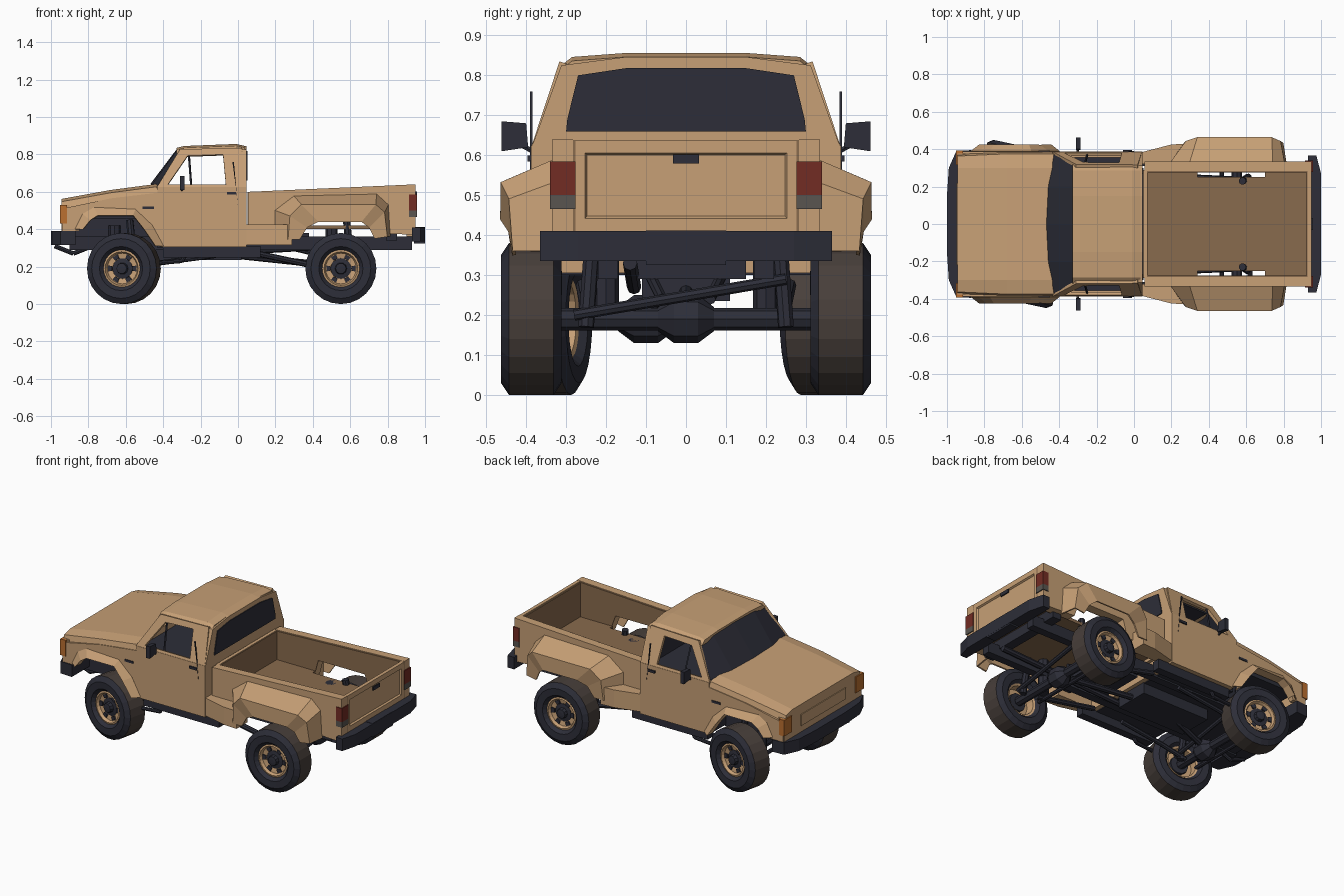
import bpy, bmesh, math
from mathutils import Vector, Matrix

if "Cube" in bpy.data.objects:
    bpy.data.objects.remove(bpy.data.objects["Cube"])


def material(name, r, g, b):
    m = bpy.data.materials.new(name)
    m.use_nodes = True
    m.diffuse_color = (r, g, b, 1)
    m.node_tree.nodes["Principled BSDF"].inputs["Base Color"].default_value = (r, g, b, 1)
    return m


TAN = material("tan paint", .57, .35, .18)
DARK = material("dark trim", .026, .027, .04)
TREAD = material("tread brown", .065, .05, .043)
BROWN = material("bed brown", .25, .145, .075)
RED = material("tail red", .17, .025, .017)
ORANGE = material("marker orange", .5, .16, .03)
GREY = material("lamp grey", .1, .09, .08)


def build(name, rows, mat, closed, cap=False, mirror=False, thick=0):
    """Bridge rows of points into a surface."""
    bm = bmesh.new()
    vs = [[bm.verts.new(p) for p in row] for row in rows]
    n = len(rows[0])
    for a, b in zip(vs, vs[1:]):
        for i in range(n if closed else n - 1):
            j = (i + 1) % n
            bm.faces.new((a[i], a[j], b[j], b[i]))
    if cap:
        bm.faces.new(vs[0])
        bm.faces.new(vs[-1])
    bmesh.ops.recalc_face_normals(bm, faces=bm.faces)
    me = bpy.data.meshes.new(name)
    bm.to_mesh(me)
    bm.free()
    me.materials.append(mat)
    ob = bpy.data.objects.new(name, me)
    bpy.context.collection.objects.link(ob)
    if thick:
        s = ob.modifiers.new("thickness", 'SOLIDIFY')
        s.thickness, s.offset = thick, 0
    if mirror:
        ob.modifiers.new("mirror", 'MIRROR').use_axis = (False, True, False)
    return ob


def extrude(name, pts, axis, a, b, mat, mirror=False):
    """Extrude a flat outline along x, y or z."""
    put = {'x': lambda p, t: (t, *p), 'y': lambda p, t: (p[0], t, p[1]), 'z': lambda p, t: (*p, t)}[axis]
    return build(name, [[put(p, t) for p in pts] for t in (a, b)], mat, True, True, mirror)


def box(name, x, y, z, mat, mirror=False):
    return extrude(name, [(x[0], y[0]), (x[1], y[0]), (x[1], y[1]), (x[0], y[1])], 'z', *z, mat, mirror)


def sym(pts):
    """Complete a half outline (+y side) with its reflection."""
    return pts + [(-p[0], p[1]) for p in reversed(pts)]


def symy(pts):
    return pts + [(p[0], -p[1]) for p in reversed(pts)]


def bar(name, p, q, r, mat=DARK, mirror=False, sides=8):
    p, q = Vector(p), Vector(q)
    rot = (q - p).to_track_quat('Z', 'Y')
    ring = [rot @ Vector((r * math.cos(t), r * math.sin(t), 0))
            for t in (math.tau * i / sides for i in range(sides))]
    return build(name, [[p + v for v in ring], [q + v for v in ring]], mat, True, True, mirror)


def lathe(name, prof, mat, place, sides=24, cap=False):
    """Turn a (radius, offset) profile around the y axis."""
    rows = [[(r * math.cos(math.tau * i / sides), y, r * math.sin(math.tau * i / sides))
             for i in range(sides)] for r, y in prof]
    ob = build(name, rows, mat, True, cap)
    ob.matrix_world = place
    return ob


# Hood and front body
rings = [[(x, y, z + d) for y, d in sym([(.387 - c, -.06), (.375 - c, -.015), (.3, 0)])]
         for x, z, c in ((-.945, .562, .012), (-.68, .61, 0), (-.43, .643, 0))]
build("hood", rings, TAN, True, True)
extrude("body_side", [(-.94, .39), (-.85, .39), (-.81, .47), (-.76, .5), (-.55, .5), (-.47, .42), (-.41, .305),
                      (.045, .305), (.045, .625), (-.43, .625), (-.43, .595), (-.68, .565), (-.94, .51)],
        'y', .355, .388, TAN, True)
nose = box("nose_panel", (-.945, -.9), (-.378, .378), (.38, .53), TAN)
box("grille_plate", (-.95, -.945), (-.22, .22), (.43, .5), TAN)
box("front_marker", (-.952, -.915), (.315, .392), (.43, .53), ORANGE, True)
lip = [(-.83, .4), (-.79, .45), (-.75, .475), (-.56, .475), (-.5, .4), (-.44, .31)]
root = [(-.87, .4), (-.83, .48), (-.77, .515), (-.55, .505), (-.46, .42), (-.4, .31)]
build("front_flare", [[(x, .37, z) for x, z in lip], [(x, .42, z) for x, z in lip],
                      [(x, .387, z) for x, z in root]], TAN, False, thick=.008, mirror=True)
extrude("front_bumper", symy([(-.87, .395), (-.95, .39), (-.99, .3), (-1, .15)]), 'z', .315, .39, DARK)
bar("front_skid_bar", (-.98, .2, .31), (-.88, .2, .27), .012, mirror=True)
bar("front_skid_brace", (-.88, .2, .27), (-.78, .2, .31), .012, mirror=True)
box("fender_badge_plate", (-.51, -.45), (.388, .392), (.508, .522), DARK, True)

# Cab with open side windows
outer = [(-.435, .62), (-.31, .825), (.02, .832), (.042, .62)]
inner = [(-.375, .637), (-.27, .79), (-.08, .797), (-.065, .637)]
build("window_frame", [[(x, .378 - .33 * (z - .62), z) for x, z in loop + loop[:1]] for loop in (outer, inner)],
      TAN, False, thick=.018, mirror=True)
bar("vent_window_post", (-.262, .325, .79), (-.25, .37, .63), .006, mirror=True, sides=4)
rings = [[(x, y, z + d) for y, d in sym([(.317, -.035), (.285, -.01), (.15, 0)])]
         for x, z in ((-.33, .835), (-.29, .845), (-.01, .856), (.035, .846))]
build("roof", rings, TAN, True, True)
box("roof_liner", (-.3, .015), (-.28, .28), (.795, .805), DARK)
extrude("cab_back", sym([(.386, .305), (.386, .62), (.312, .825), (.15, .846)]), 'x', .015, .045, TAN)
extrude("rear_window", sym([(.3, .66), (.297, .69), (.27, .8), (.15, .818)]), 'x', .045, .05, DARK)
extrude("cab_back_liner", sym([(.355, .6), (.29, .8)]), 'x', .008, .015, DARK)
build("windshield", [[(-.465, 0, .64), (-.455, .2, .638), (-.425, .37, .632)],
                     [(-.325, 0, .825), (-.32, .2, .825), (-.305, .31, .815)]],
      DARK, False, thick=.008, mirror=True)
box("cab_floor", (-.43, .015), (-.356, .356), (.3, .605), DARK)
box("door_handle", (-.06, -.01), (.388, .396), (.585, .6), DARK, True)
extrude("cab_seam", [(-.03, .76), (-.022, .76), (.0, .52), (-.012, .63)], 'y', .384, .39, DARK, True)
extrude("mirror_head", [(.395, .62), (.462, .61), (.462, .685), (.4, .68)], 'x', -.31, -.285, DARK, True)
bar("mirror_arm", (-.3, .365, .6), (-.3, .42, .63), .007, mirror=True, sides=6)

# Cargo bed with wheel openings
wall = [(.055, .38), (.33, .38), (.36, .49), (.68, .49), (.72, .38), (.95, .37), (.95, .64), (.055, .6)]
extrude("bed_side", wall, 'y', .283, .335, TAN, True)
extrude("bed_side_liner", [(x, z - .004) if z > .5 else (x, z) for x, z in wall], 'y', .276, .283, BROWN, True)
box("bed_floor", (.06, .93), (-.25, .25), (.4, .42), BROWN)
for x0, x1 in ((.06, .34), (.7, .93)):
    box("bed_floor_edge", (x0, x1), (.25, .28), (.4, .42), BROWN, True)
box("bed_front_wall", (.05, .07), (-.29, .29), (.38, .6), TAN)
box("bed_front_liner", (.07, .075), (-.278, .278), (.42, .597), BROWN)
box("tailgate_liner", (.922, .928), (-.278, .278), (.42, .63), BROWN)
gate = box("tailgate", (.928, .95), (-.285, .285), (.41, .638), TAN)
bm = bmesh.new()
bm.from_mesh(gate.data)
bm.faces.ensure_lookup_table()
back = [f for f in bm.faces if f.normal.x > .9]
bmesh.ops.inset_region(bm, faces=back, thickness=.045, depth=0)
bmesh.ops.inset_region(bm, faces=back, thickness=.008, depth=-.01)
bm.to_mesh(gate.data)
bm.free()
box("tail_sill", (.9, .948), (-.3, .3), (.36, .41), TAN)
box("tailgate_latch", (.95, .957), (-.033, .033), (.58, .602), DARK)
box("tail_light", (.915, .956), (.277, .34), (.5, .585), RED, True)
box("reverse_light", (.915, .956), (.277, .34), (.465, .5), GREY, True)
extrude("rear_bumper", symy([(.93, .365), (.975, .365), (1, .27), (1, .11)]), 'z', .335, .41, DARK)
box("bumper_step", (.94, .999), (-.1, .1), (.325, .412), DARK)

# Flared rear fenders and steps
lip = [(.33, .345), (.37, .41), (.43, .44), (.66, .44), (.7, .41), (.73, .35)]
crown = [(.27, .345), (.28, .47), (.34, .53), (.735, .53), (.78, .49), (.795, .36)]
root = [(.2, .345), (.2, .5), (.3, .575), (.74, .585), (.8, .53), (.81, .36)]
wide = [.43, .44, .46, .46, .44, .43]
build("rear_fender", [[(x, y, z) for (x, z), y in zip(lip, wide)],
                      [(x, y, z) for (x, z), y in zip(crown, wide)],
                      [(x, .33, z) for x, z in root]], TAN, False, thick=.01, mirror=True)
extrude("side_step", [(.045, .32), (.045, .385), (.2, .425), (.29, .43), (.29, .32)], 'z', .315, .425, TAN, True)

# Wheels
for x, y, turn in ((-.61, .342, -12), (.55, .387, 0)):
    for s in (1, -1):
        place = Matrix.Translation((x, s * y, .19)) @ Matrix.Rotation(math.radians(turn), 4, 'Z')
        place = place @ Matrix.Rotation(0 if s > 0 else math.pi, 4, 'Z')
        half = [(.098, .05), (.118, .074), (.16, .076), (.19, .056)]
        tyre = lathe("tyre", [(r, -o) for r, o in half] + half[::-1], DARK, place)
        tyre.data.materials.append(TREAD)
        for f in tyre.data.polygons:
            radial = math.hypot(f.normal.x, f.normal.z)
            if radial > .6 and math.hypot(f.center.x, f.center.z) > .15:
                f.material_index = 1
        lathe("rim", [(.1, -.055), (.088, -.05), (.085, .0), (.05, .0), (.055, .035), (.082, .04),
                      (.09, .058), (.1, .055)], TAN, place)
        lathe("hub", [(.056, -.02), (.056, .036), (.032, .04), (.028, .062), (.012, .064)], DARK, place, 10, True)
        for k in range(6):
            a = math.tau * k / 6
            slot = extrude("rim_slot", [(.056, -.012), (.078, -.016), (.078, .016), (.056, .012)],
                           'z', .03, .045, DARK)
            slot.matrix_world = place @ Matrix.Rotation(-math.pi / 2, 4, 'X') @ Matrix.Rotation(a, 4, 'Z')

# Chassis
box("engine_bay", (-.89, -.42), (-.2, .2), (.3, .53), DARK)
box("inner_fender", (-.88, -.42), (.2, .36), (.455, .51), DARK, True)
box("frame_rail", (-.9, .93), (.17, .22), (.29, .36), DARK, True)
box("rocker_rail", (-.4, .12), (.31, .36), (.25, .31), DARK, True)
box("gearbox", (-.45, .02), (-.11, .11), (.235, .33), DARK)
box("fuel_tank", (.1, .38), (-.15, .15), (.29, .38), DARK)
for x in (.25, .82):
    box("cross_member", (x - .03, x + .03), (-.3, .3), (.34, .4), DARK)
for x, w in ((-.61, .32), (.55, .36)):
    bar("axle", (x, -w, .19), (x, w, .19), .028)
    off = -.1 if x < 0 else 0
    lathe("differential", [(.03, -.07), (.06, -.03), (.06, .03), (.03, .07)], DARK,
          Matrix.Translation((x, off, .19)), 8, True)
    bar("drive_shaft", (x, off, .2), (-.2, 0, .28), .018)
    bar("shock", (x + .06, .25, .17), (x + .03, .23, .45), .02, mirror=True)
    bar("spring", (x - .05, .2, .19), (x - .05, .2, .42), .032, mirror=True)
    bar("track_bar", (x + .07, -.28, .2), (x + .07, .25, .29), .014)
    bar("tie_rod", (x - .08, -.28, .18), (x - .08, .28, .18), .012)
bar("rear_link", (.08, .26, .275), (.52, .24, .18), .016, mirror=True)
bar("rear_upper_link", (.2, .1, .32), (.54, .06, .24), .014, mirror=True)
bar("front_link", (-.58, .24, .18), (-.42, .25, .22), .014, mirror=True)
bar("front_link_end", (-.42, .25, .22), (-.12, .25, .26), .014, mirror=True)
bar("step_hoop", (-.42, .34, .22), (-.3, .34, .23), .011, mirror=True)
bar("step_hoop_end", (-.3, .34, .23), (-.27, .34, .28), .011, mirror=True)
bar("exhaust", (-.2, -.13, .27), (.85, -.14, .33), .018)
